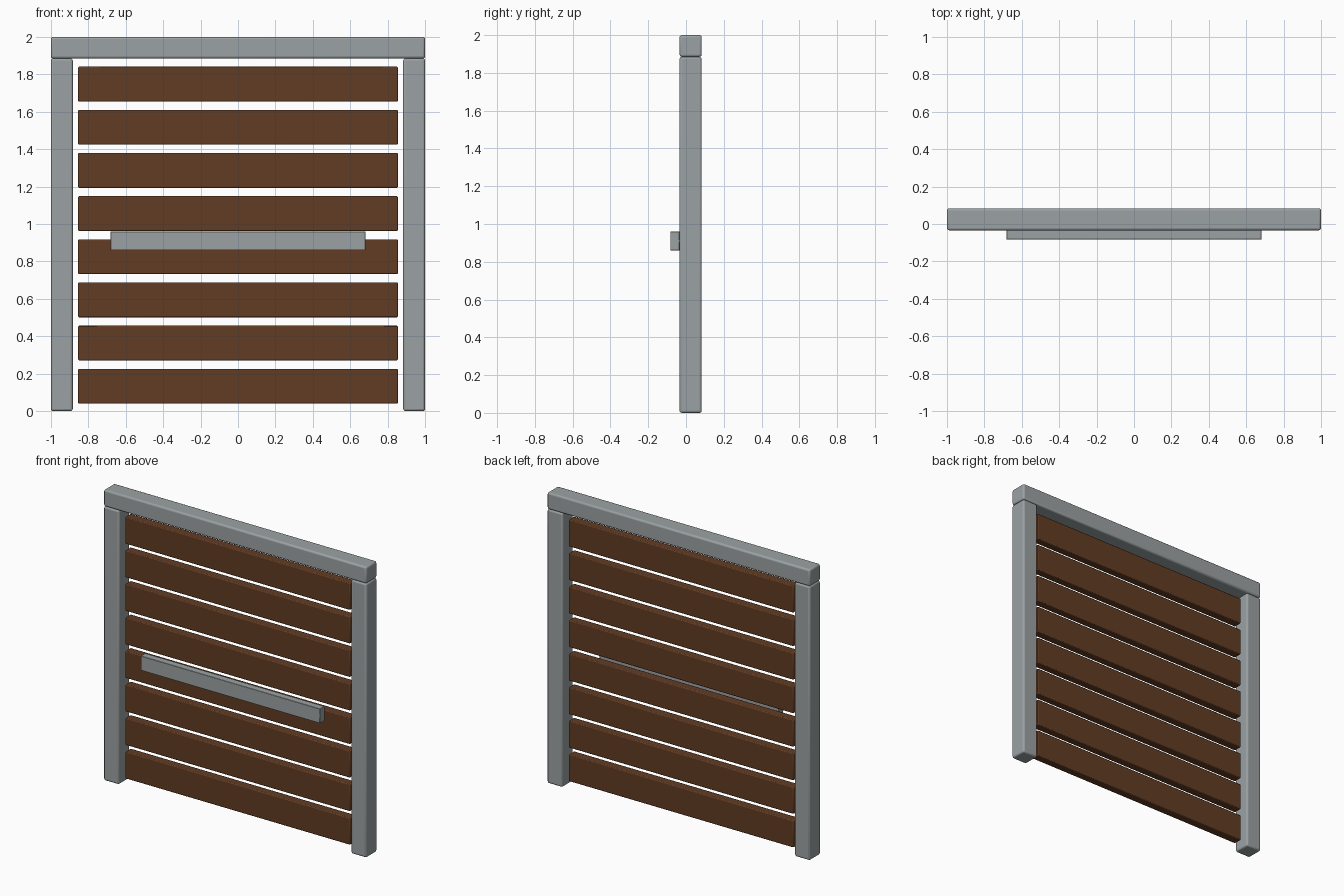
import bpy
import bmesh
import math

cube = bpy.data.objects.get("Cube")
if cube:
    bpy.data.objects.remove(cube, do_unlink=True)


def make_material(name, rgb):
    mat = bpy.data.materials.new(name)
    mat.use_nodes = True
    color = (*rgb, 1.0)
    mat.diffuse_color = color
    mat.node_tree.nodes["Principled BSDF"].inputs["Base Color"].default_value = color
    return mat


def add_box(name, low, high, mat, bevel, segments):
    """Rounded box between two corners."""
    size = [h - l for l, h in zip(low, high)]
    mesh = bpy.data.meshes.new(name)
    bm = bmesh.new()
    bmesh.ops.create_cube(bm, size=1.0)
    bmesh.ops.scale(bm, vec=size, verts=bm.verts)
    bm.to_mesh(mesh)
    bm.free()
    mesh.materials.append(mat)
    obj = bpy.data.objects.new(name, mesh)
    obj.location = [(l + h) / 2 for l, h in zip(low, high)]
    bpy.context.collection.objects.link(obj)
    mod = obj.modifiers.new("Rounded edges", "BEVEL")
    mod.width = bevel
    mod.segments = segments
    bpy.ops.object.select_all(action="DESELECT")
    obj.select_set(True)
    bpy.context.view_layer.objects.active = obj
    bpy.ops.object.shade_smooth_by_angle(angle=math.radians(35))
    return obj


metal = make_material("grey metal", (0.33, 0.36, 0.37))
wood = make_material("brown wood", (0.12, 0.045, 0.017))

FRONT, BACK = -0.034, 0.083
BEAM_Z = 1.885
POST = 0.117

# Frame: two posts under a top beam
for side, x in (("right", -1.0), ("left", 1.0 - POST)):
    add_box(side + "_post", (x, FRONT, 0), (x + POST, BACK, BEAM_Z), metal, 0.012, 3)
add_box("top_beam", (-1, FRONT, BEAM_Z), (1, BACK, 2), metal, 0.012, 3)

# Evenly spaced horizontal slats, set in the middle of the frame depth
SLATS, SLAT_HEIGHT, PITCH = 8, 0.186, 0.2307
for i in range(SLATS):
    z = 0.04 + i * PITCH
    add_box(f"slat_{i + 1}", (-0.855, -0.005, z), (0.855, 0.054, z + SLAT_HEIGHT),
            wood, 0.006, 2)

# Long bar handle on the front
add_box("bar_handle", (-0.682, -0.083, 0.86), (0.682, FRONT, 0.96), metal, 0.002, 1)
